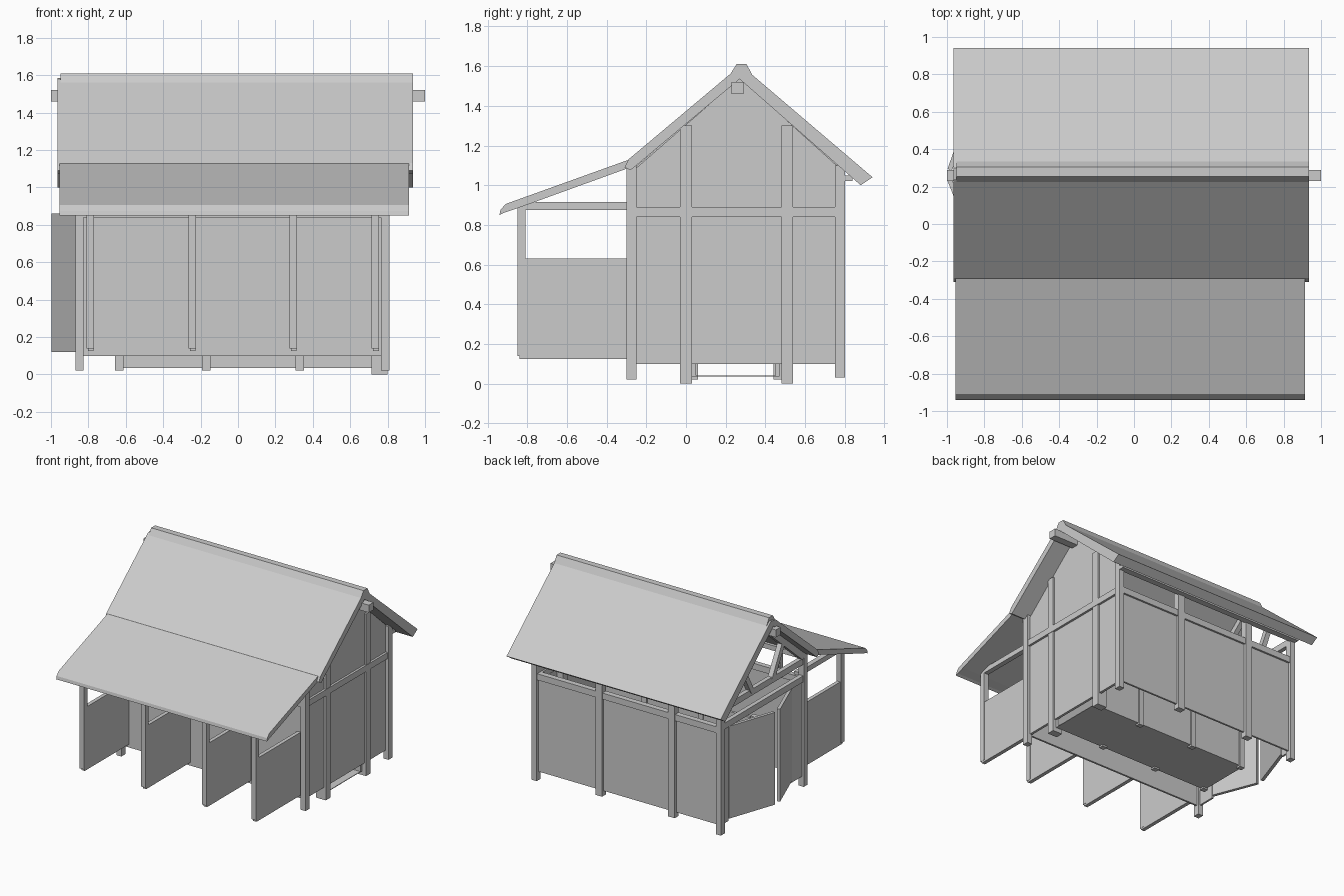
import bpy, bmesh
from mathutils import Vector


def prism(name, profile, x0, x1):
    """Extrude a (y, z) outline along x."""
    bm = bmesh.new()
    f = bm.faces.new([bm.verts.new((x0, y, z)) for y, z in profile])
    ext = bmesh.ops.extrude_face_region(bm, geom=[f])
    moved = [v for v in ext["geom"] if isinstance(v, bmesh.types.BMVert)]
    bmesh.ops.translate(bm, verts=moved, vec=(x1 - x0, 0, 0))
    # extrusion keeps the starting cap away, so close it again if needed
    bmesh.ops.holes_fill(bm, edges=[e for e in bm.edges if e.is_boundary])
    bmesh.ops.recalc_face_normals(bm, faces=bm.faces)
    me = bpy.data.meshes.new(name)
    bm.to_mesh(me)
    bm.free()
    ob = bpy.data.objects.new(name, me)
    bpy.context.collection.objects.link(ob)
    return ob


def box(name, x0, x1, y0, y1, z0, z1):
    return prism(name, [(y0, z0), (y1, z0), (y1, z1), (y0, z1)], x0, x1)


def bar(name, p, q, w, h):
    """Rectangular bar from p to q, w wide and h high."""
    p, q = Vector(p), Vector(q)
    d = q - p
    ob = box(name, 0, d.length, -w / 2, w / 2, -h / 2, h / 2)
    x = d.normalized()
    y = Vector((0, 0, 1)).cross(x).normalized()
    z = x.cross(y)
    for v in ob.data.vertices:
        v.co = p + x * v.co.x + y * v.co.y + z * v.co.z
    return ob


# Main roof slabs, ridge cap and lean-to roof
X0, X1 = -0.965, 0.935
prism("roof_back", [(0.27, 1.58), (0.30, 1.585), (0.94, 1.04), (0.88, 1.0), (0.27, 1.535)], X0, X1)
prism("roof_front", [(0.27, 1.58), (0.24, 1.575), (-0.29, 1.13), (-0.31, 1.09), (-0.28, 1.075), (0.27, 1.535)], X0, X1)
prism("ridge_cap", [(0.22, 1.555), (0.255, 1.61), (0.305, 1.61), (0.34, 1.545), (0.28, 1.55)], X0 + 0.015, X1)
prism("lean_to_roof", [(-0.27, 1.135), (-0.91, 0.905), (-0.935, 0.875), (-0.94, 0.85), (-0.92, 0.86),
                       (-0.86, 0.88), (-0.28, 1.09)], -0.955, 0.915)

# Ridge beam and eave beams
box("ridge_beam", -1.0, 1.0, 0.23, 0.29, 1.46, 1.52)
box("back_eave_beam", -0.87, 0.81, 0.79, 0.84, 1.02, 1.05)
box("front_eave_beam", -0.87, 0.81, -0.30, -0.25, 1.04, 1.08)

# Right gable wall with posts and rail
prism("right_gable_wall", [(-0.27, 0.10), (0.77, 0.10), (0.77, 1.09), (0.27, 1.54), (-0.27, 1.07)], 0.765, 0.785)
for y in (0.0, 0.51):
    box("right_wall_post", 0.715, 0.80, y - 0.03, y + 0.03, 0, 1.30)
box("right_rail", 0.75, 0.803, -0.27, 0.77, 0.84, 0.89)

# Corner posts
for x0, x1 in ((-0.87, -0.825), (0.765, 0.81)):
    box("front_corner_post", x0, x1, -0.30, -0.25, 0.02, 1.10)
    box("back_corner_post", x0, x1, 0.75, 0.80, 0.03, 1.10)

# Back and front walls: panel, rail and middle posts, open above the rail
box("back_wall", -0.84, 0.78, 0.765, 0.78, 0.10, 0.85)
box("back_rail", -0.85, 0.79, 0.75, 0.795, 0.84, 0.89)
for x in (-0.43, 0.215):
    box("back_post", x - 0.03, x + 0.03, 0.75, 0.80, 0.06, 1.09)
box("front_wall", -0.84, 0.78, -0.28, -0.265, 0.10, 0.86)
box("front_rail", -0.85, 0.79, -0.295, -0.255, 0.84, 0.89)

# Stalls: panels, posts and top rails
for x in (-0.79, -0.245, 0.295, 0.735):
    box("stall_panel", x - 0.012, x + 0.018, -0.84, -0.27, 0.125, 0.63)
    box("stall_post", x - 0.02, x + 0.02, -0.85, -0.81, 0.14, 0.90)
    box("stall_rail", x - 0.02, x + 0.02, -0.85, -0.27, 0.875, 0.915)

# Open left gable: rails, rafters and leaning struts
box("left_door_header", -0.865, -0.83, -0.27, 0.77, 0.86, 0.91)
box("left_tie_beam", -0.865, -0.83, -0.27, 0.77, 1.0, 1.05)
for s in (-1, 1):
    bar("left_rafter", (-0.85, 0.265 + s * 0.52, 1.06), (-0.85, 0.265 + s * 0.01, 1.50), 0.04, 0.05)
    bar("left_strut", (-0.85, 0.265 + s * 0.13, 1.03), (-0.85, 0.265 + s * 0.26, 1.27), 0.04, 0.04)

# Door jambs and pair of outward opening left doors
for y0, y1 in ((-0.27, -0.11), (0.68, 0.77)):
    box("left_jamb_panel", -0.855, -0.84, y0, y1, 0.10, 0.87)
for y, tip in ((0.68, 0.29), (-0.11, 0.235)):
    bar("left_door", (-0.85, y, 0.49), (-0.985, tip, 0.49), 0.025, 0.74)

# Thin aisle floor with low partitions and feet
box("aisle_floor", -0.65, 0.77, 0.035, 0.465, 0.035, 0.04)
for y in (0.04, 0.46):
    box("aisle_partition", -0.65, 0.77, y - 0.01, y + 0.01, 0.035, 0.62)
    for x in (-0.635, -0.17, 0.33):
        box("aisle_post", x - 0.022, x + 0.022, y - 0.02, y + 0.02, 0.022, 0.64)
